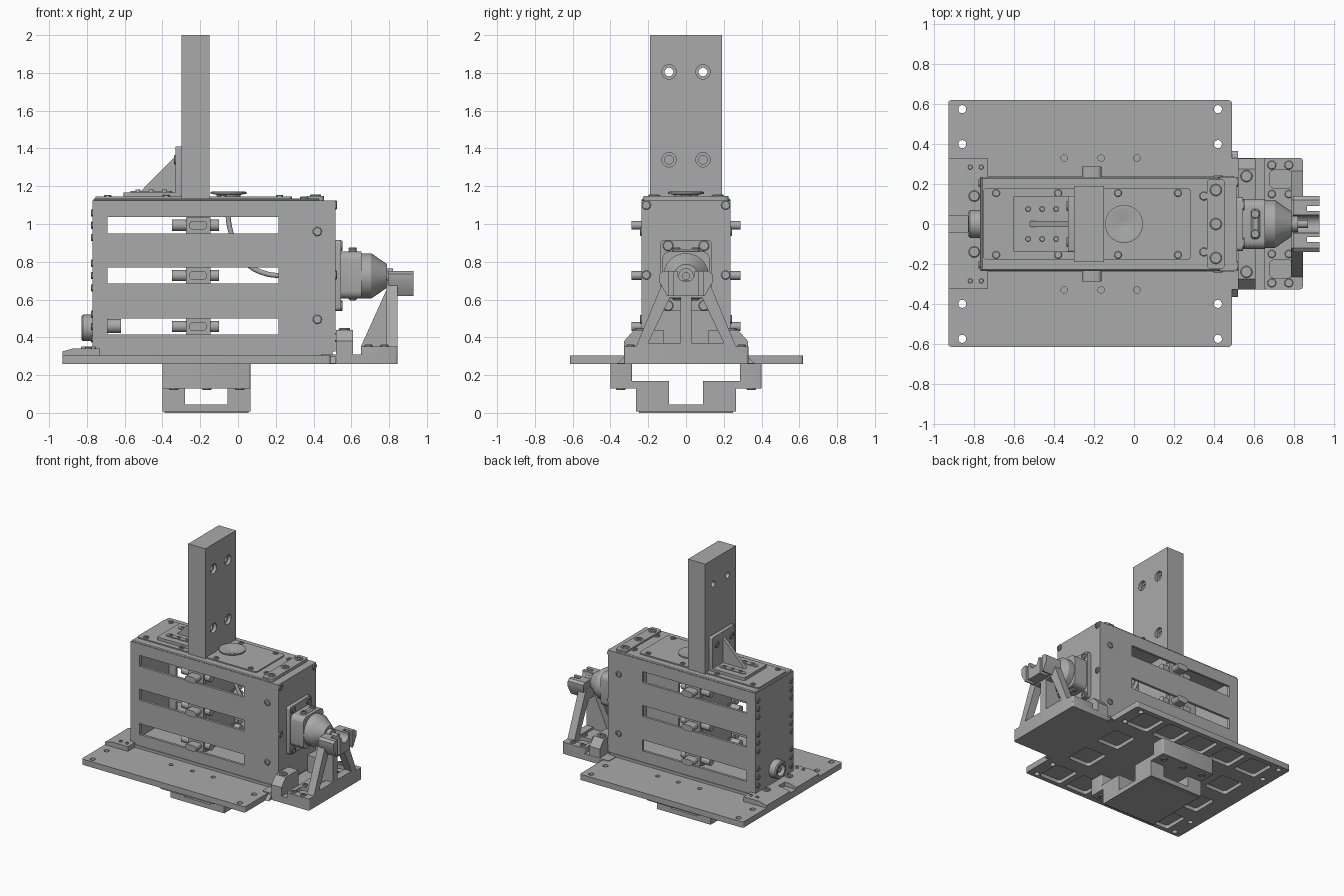
import bpy, bmesh, math
from mathutils import Vector, Matrix

if "Cube" in bpy.data.objects:
    bpy.data.objects.remove(bpy.data.objects["Cube"], do_unlink=True)

grey = bpy.data.materials.new("machined_grey")
grey.use_nodes = True
grey.diffuse_color = (0.4, 0.4, 0.4, 1)
grey.node_tree.nodes["Principled BSDF"].inputs["Base Color"].default_value = (0.4, 0.4, 0.4, 1)
X, Y, Z = Vector((1, 0, 0)), Vector((0, 1, 0)), Vector((0, 0, 1))
parts = []


def finish(name, bm):
    bmesh.ops.recalc_face_normals(bm, faces=bm.faces)
    me = bpy.data.meshes.new(name)
    bm.to_mesh(me)
    bm.free()
    me.materials.append(grey)
    ob = bpy.data.objects.new(name, me)
    bpy.context.collection.objects.link(ob)
    parts.append(ob)
    return ob


def box(name, x, y, z, bevel=0, along=None):
    """Box from (min, max) ranges; bevel all edges, or only those along one axis."""
    bm = bmesh.new()
    bmesh.ops.create_cube(bm, size=1)
    for v in bm.verts:
        v.co = Vector([(r[0] + r[1]) / 2 + c * (r[1] - r[0]) for r, c in zip((x, y, z), v.co)])
    if bevel:
        edges = [e for e in bm.edges if along is None
                 or abs((e.verts[0].co - e.verts[1].co).normalized().dot(along)) > 0.9]
        bmesh.ops.bevel(bm, geom=edges, offset=bevel, segments=4 if along else 1,
                        profile=0.5, affect='EDGES')
    return finish(name, bm)


def lathe(name, origin, axis, profile, steps=28):
    """Turn (radius, distance) points around an axis."""
    bm = bmesh.new()
    verts = [bm.verts.new((r, 0, d)) for r, d in profile]
    edges = [bm.edges.new(p) for p in zip(verts, verts[1:])]
    bmesh.ops.spin(bm, geom=verts + edges, cent=(0, 0, 0), axis=Z, angle=math.tau, steps=steps)
    bmesh.ops.remove_doubles(bm, verts=bm.verts, dist=1e-5)
    turn = axis.to_track_quat('Z', 'Y').to_matrix().to_4x4()
    bmesh.ops.transform(bm, matrix=Matrix.Translation(origin) @ turn, verts=bm.verts)
    return finish(name, bm)


def rod(name, origin, axis, r, length):
    return lathe(name, origin, axis, [(0, 0), (r, 0), (r, length), (0, length)])


def screw(origin, axis, r=0.022):
    return lathe("screw", origin, axis,
                 [(0, .002), (r * .5, .002), (r * .5, .009), (r * .85, .009), (r, .005), (r, 0), (0, 0)], 16)


def prism(name, pts, axis, lo, hi):
    """Extrude an outline: (y, z) points along X, or (x, z) points along Y."""
    bm = bmesh.new()
    place = (lambda a, b: (lo, a, b)) if axis == X else (lambda a, b: (a, lo, b))
    face = bm.faces.new([bm.verts.new(place(a, b)) for a, b in pts])
    new = bmesh.ops.extrude_face_region(bm, geom=[face])["geom"]
    bmesh.ops.translate(bm, vec=axis * (hi - lo), verts=[v for v in new if isinstance(v, bmesh.types.BMVert)])
    return finish(name, bm)


def cut(target, cutters):
    bpy.context.view_layer.objects.active = target
    for c in cutters:
        m = target.modifiers.new("cut", 'BOOLEAN')
        m.operation, m.solver, m.object = 'DIFFERENCE', 'EXACT', c
        bpy.ops.object.modifier_apply(modifier=m.name)
        parts.remove(c)
        bpy.data.objects.remove(c, do_unlink=True)


SIDES = (-1, 1)


def span(s, a, b):
    return tuple(sorted((s * a, s * b)))


# Base plate with holes and pocketed underside
plate = box("base_plate", (-.93, .49), (-.615, .62), (.26, .305), .015, Z)
cutters = [rod("hole", (x, s * y, .2), Z, .02, .2) for x in (-.86, .42) for y in (.4, .575) for s in SIDES]
cutters += [rod("hole", (x, s * .33, .2), Z, .016, .2) for x in (-.35, -.165, .015) for s in SIDES]
for x in (-.7, -.46, -.2, .06, .3):
    for y in (-.48, -.16, .16, .48):
        if abs(y) > .4 or abs(x + .165) > .34:
            cutters.append(box("pocket", (x - .095, x + .095), (y - .1, y + .1), (.2, .288), .02, Z))
cut(plate, cutters)

# Hanging mount beneath the plate
BX = (-.4, .065)
box("mount_floor", BX, (-.265, .265), (.008, .045))
box("mount_pad", (-.39, .055), (-.25, .25), (0, .01))
for s in SIDES:
    box("mount_flange", BX, span(s, .285, .4), (.13, .26), .01, Z)
    box("mount_shelf", BX, span(s, .09, .3), (.13, .17))
    for x in ((-.4, -.28), (-.055, .065)):
        box("mount_leg", x, span(s, .09, .265), (.045, .13))
    for x in (-.34, -.165, .01):
        screw((x, s * .345, .13), -Z, .025)

# Rear ramp slab and housing rail
ramp = prism("rear_slab", [(-.93, .305), (-.93, .325), (-.87, .342), (-.73, .342), (-.73, .305)], Y, -.325, .33)
cut(ramp, [box("notch", (-.95, -.83), (-.04, .04), (.31, .4))])
box("housing_rail", (-.77, .5), (-.24, .24), (.3, .326))
for s in SIDES:
    screw((-.8, s * .14, .342), Z, .028)
    for x in (-.82, -.765):
        screw((x, s * .285, .342), Z, .012)

# Housing shell with three long windows on each side
LEVELS = (.457, .727, .993)
for s in SIDES:
    wall = box("side_wall", (-.77, .515), span(s, .215, .235), (.325, 1.125))
    cut(wall, [box("window", (-.69, .215), span(s, .1, .3), (z - .043, z + .043)) for z in LEVELS])
    for z in (.96, .495):
        screw((.42, s * .235, z), Y * s, .024)
for name, x in (("rear_wall", (-.77, -.75)), ("nose_wall", (.495, .515))):
    box(name, x, (-.215, .215), (.325, 1.125))
box("housing_floor", (-.75, .495), (-.215, .215), (.325, .345))
box("housing_roof", (-.765, .43), (-.235, .235), (1.12, 1.136), .006)
box("roof_end", (.43, .515), (-.235, .235), (1.11, 1.125))
box("lid_panel", (-.755, .285), (-.18, .18), (1.13, 1.145), .02, Z)
for s in SIDES:
    for x in (-.69, -.38, -.08, .22):
        screw((x, s * .155, 1.145), Z, .019)
    screw((.35, s * .14, 1.136), Z, .022)
    for z in (1.1, .73, .4):
        screw((.515, s * .21, z), X, .024)
    for z in LEVELS:
        for dz in (-.065, 0, .065):
            screw((-.77, s * .205, z + dz), -X, .019)

# Roof clamp bar
box("clamp_bar", (.365, .455), (-.225, .225), (1.12, 1.148), .02, Z)
for y in (-.17, 0, .17):
    screw((.41, y, 1.146), Z, .03)

# Carriage inside the housing, with guides reaching through the windows
box("carriage", (-.27, -.15), (-.18, .18), (.4, 1.13))
for s in SIDES:
    for z in LEVELS:
        box("guide_block", (-.275, -.145), span(s, .13, .222), (z - .042, z + .042))
        box("guide_knob", (-.26, -.163), span(s, .2, .288), (z - .023, z + .023), .0225, Y)
        rod("guide_roller", (-.35, s * .18, z), X, .03, .08)
        rod("guide_roller", (-.15, s * .18, z), X, .03, .05)

# Upright bar with counterbored holes
bar = box("upright_bar", (-.3, -.15), (-.19, .19), (1.12, 2))
cutters = []
for s in SIDES:
    for z in (1.34, 1.805):
        cutters.append(rod("bore", (-.4, s * .09, z), X, .023, .4))
        cutters.append(rod("counterbore", (-.175, s * .09, z), X, .038, .1))
cut(bar, cutters)

# Angle bracket behind the upright
box("bracket_foot", (-.605, -.3), (-.14, .14), (1.14, 1.168), .01, Z)
box("bracket_back", (-.33, -.3), (-.14, .14), (1.14, 1.41), .01, X)
prism("bracket_gusset", [(-.52, 1.168), (-.33, 1.168), (-.33, 1.36)], Y, -.014, .014)
for s in SIDES:
    box("foot_slot_pad", (-.57, -.35), span(s, .057, .093), (1.165, 1.174), .017, Z)
    for x in (-.53, -.46, -.39):
        screw((x, s * .075, 1.173), Z, .013)
    screw((-.33, s * .09, 1.34), -X, .025)

# Dished button and its cable
lathe("dish_button", (-.05, 0, 1.14), Z,
      [(0, 0), (.06, 0), (.065, .015), (.095, .02), (.095, .03), (.082, .032), (.02, .012), (0, .012)], 40)
cu = bpy.data.curves.new("cable", 'CURVE')
cu.dimensions, cu.bevel_depth, cu.bevel_resolution = '3D', .014, 3
sp = cu.splines.new('NURBS')
path = [(-.05, 1.14), (-.06, 1.03), (-.03, .92), (.03, .79), (.13, .735), (.22, .72), (.5, .725)]
sp.points.add(len(path) - 1)
for p, (x, z) in zip(sp.points, path):
    p.co = (x, 0, z, 1)
sp.use_endpoint_u, sp.order_u = True, 4
cu.materials.append(grey)
bpy.context.collection.objects.link(bpy.data.objects.new("cable", cu))

# Rear port
lathe("rear_port", (-.76, 0, .45), -X,
      [(0, 0), (.07, 0), (.07, .06), (.062, .068), (.045, .068), (.04, .03), (.02, .03), (.02, .055), (0, .055)])
rod("port_sleeve", (-.755, 0, .46), X, .038, .135)

# Nose drive unit
box("drive_flange", (.51, .545), (-.135, .135), (.54, .915), .02, X)
box("drive_body", (.54, .655), (-.125, .125), (.605, .855), .04, X)
box("drive_collar", (.585, .63), (-.075, .075), (.595, .868), .01)
lathe("drive_cone", (.65, 0, .725), X,
      [(0, 0), (.12, 0), (.12, .055), (.062, .14), (.04, .14), (.04, .17), (.02, .17), (.02, .22), (0, .22)], 40)
for s in SIDES:
    screw((.607, s * .05, .866), Z, .022)
    for z in (.885, .568):
        screw((.545, s * .095, z), X, .028)

# Nose support foot
foot = box("support_foot", (.44, .845), (-.327, .33), (.26, .31), .015, Z)
pad = box("support_pad", (.65, .845), (-.327, .33), (.3, .352), .012, Z)
cut(pad, [box("slot", (.68, .79), span(s, .18, .27), (.325, .4), .02, Z) for s in SIDES])
for s in SIDES:
    prism("support_shoulder", [(s * .12, .3), (s * .328, .3), (s * .328, .38), (s * .275, .44), (s * .12, .44)],
          X, .52, .608)
    prism("corner_fillet", [(s * .32, .262), (s * .365, .262), (s * .32, .304)], X, .48, .52)
    screw((.563, s * .24, .44), Z, .03)
    for x in (.69, .775):
        screw((x, s * .295, .352), Z, .022)
        screw((x, s * .15, .352), Z, .02)

# Nose A-frame and cradle
frame = prism("support_frame", [(-.265, .35), (.265, .35), (.12, .7), (-.12, .7)], X, .785, .845)
cut(frame, [prism("opening", [(s * .03, .37), (s * .2, .37), (s * .085, .61), (s * .03, .61)], X, .7, .9)
            for s in SIDES])
prism("support_rib", [(.65, .35), (.79, .35), (.79, .66)], Y, -.028, .028)
cradle = prism("cradle", [(-.1, .62), (.1, .62), (.14, .69), (.14, .735), (.12, .75), (-.12, .75), (-.14, .735),
                          (-.14, .69)], X, .795, .93)
cut(cradle, [rod("shaft_groove", (.7, 0, .74), X, .045, .4)]
    + [box("finger_gap", (.865, 1), span(s, .065, .09), (.5, .9)) for s in SIDES])

# Smooth turned surfaces, keeping edges sharp
bpy.ops.object.select_all(action='DESELECT')
for ob in parts:
    ob.select_set(True)
bpy.context.view_layer.objects.active = parts[0]
bpy.ops.object.shade_smooth_by_angle(angle=math.radians(30))
